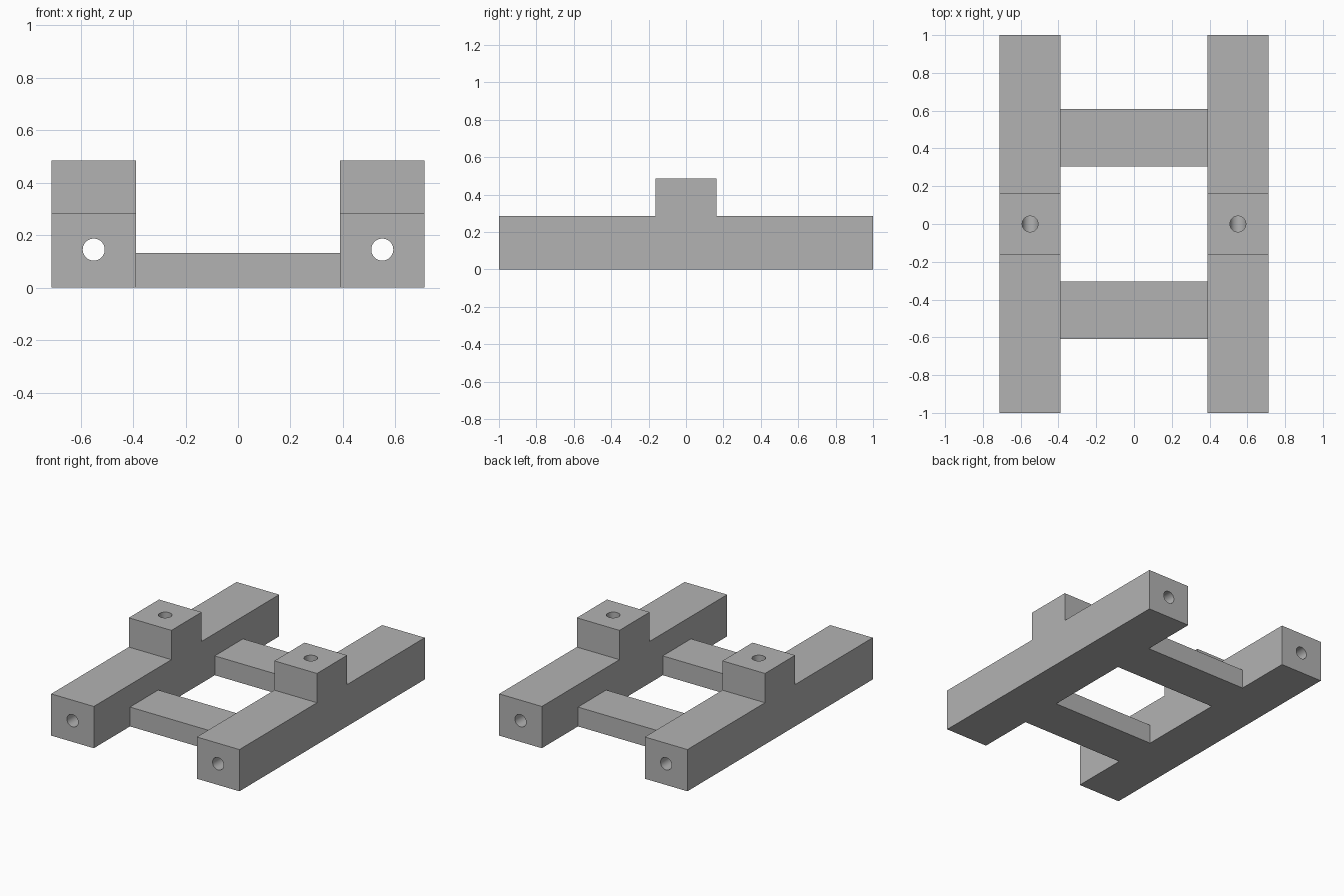
import bpy
import bmesh
from math import pi

cube = bpy.data.objects.get("Cube")
if cube:
    bpy.data.objects.remove(cube, do_unlink=True)

RAIL_X, HALF_W = 0.55, 0.161          # rail centre and half width
RAIL_TOP, POST_TOP, POST_HALF = 0.285, 0.485, 0.163
BORE_Z, BORE_R = 0.145, 0.042

grey = bpy.data.materials.new("plain grey")
grey.use_nodes = True
colour = (0.45, 0.45, 0.45, 1)
grey.diffuse_color = colour
grey.node_tree.nodes["Principled BSDF"].inputs["Base Color"].default_value = colour


def extrude_along_x(name, profile, x0, x1):
    """Solid made from a (y, z) outline swept from x0 to x1."""
    bm = bmesh.new()
    face = bm.faces.new([bm.verts.new((x0, y, z)) for y, z in profile])
    swept = bmesh.ops.extrude_face_region(bm, geom=[face])["geom"]
    verts = [g for g in swept if isinstance(g, bmesh.types.BMVert)]
    bmesh.ops.translate(bm, verts=verts, vec=(x1 - x0, 0, 0))
    bmesh.ops.recalc_face_normals(bm, faces=bm.faces)
    mesh = bpy.data.meshes.new(name)
    bm.to_mesh(mesh)
    bm.free()
    mesh.materials.append(grey)
    obj = bpy.data.objects.new(name, mesh)
    bpy.context.collection.objects.link(obj)
    return obj


def drill(target, location, depth, rotation=(0, 0, 0)):
    """Cut a round hole and remove the cutter."""
    bpy.ops.mesh.primitive_cylinder_add(vertices=48, radius=BORE_R, depth=depth,
                                        location=location, rotation=rotation)
    cutter = bpy.context.object
    cutter.name = "drill_cutter"
    cutter.hide_render = True
    cutter.data.materials.append(grey)
    mod = target.modifiers.new("hole", "BOOLEAN")
    mod.operation = "DIFFERENCE"
    mod.solver = "EXACT"
    mod.object = cutter
    bpy.context.view_layer.objects.active = target
    bpy.ops.object.modifier_apply(modifier=mod.name)
    bpy.data.objects.remove(cutter, do_unlink=True)


# Side rails with raised centre posts, bored lengthwise and from the top
half = [(1, 0), (1, RAIL_TOP), (POST_HALF, RAIL_TOP), (POST_HALF, POST_TOP)]
rail_profile = half + [(-y, z) for y, z in reversed(half)]
for side, sign in (("left", 1), ("right", -1)):
    x = sign * RAIL_X
    rail = extrude_along_x(side + "_rail", rail_profile, x - HALF_W, x + HALF_W)
    drill(rail, (x, 0, (BORE_Z + 0.6) / 2), 0.6 - BORE_Z)
    drill(rail, (x, 0, BORE_Z), 2.2, (pi / 2, 0, 0))
    bpy.ops.object.select_all(action="DESELECT")
    rail.select_set(True)
    bpy.ops.object.shade_smooth_by_angle(angle=pi / 6)

# Low crossbars joining the rails
inner = RAIL_X - HALF_W
for name, y0, y1 in (("front_crossbar", -0.61, -0.305), ("back_crossbar", 0.305, 0.61)):
    extrude_along_x(name, [(y0, 0), (y1, 0), (y1, 0.132), (y0, 0.132)], -inner, inner)
